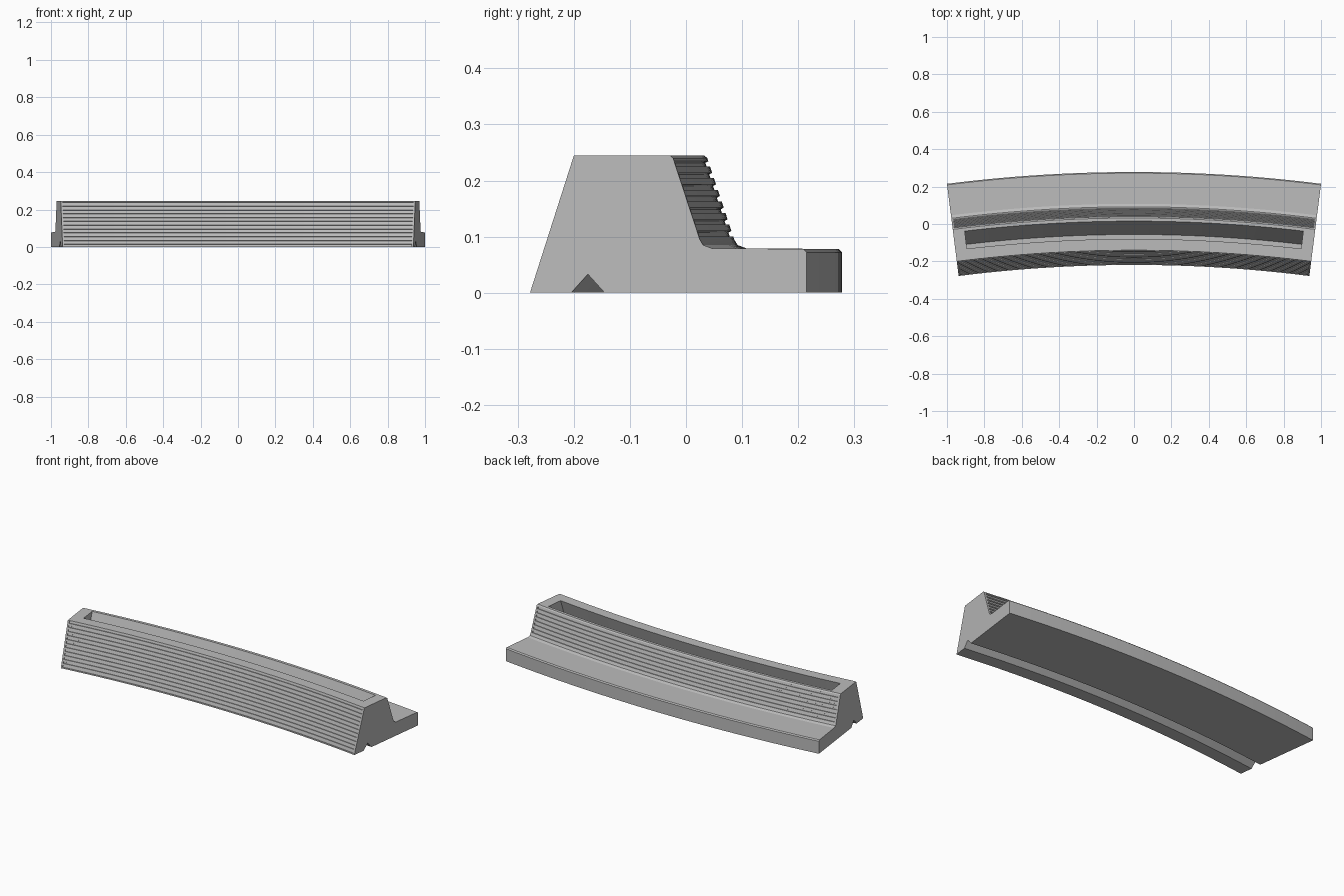
import bpy, bmesh, math
from mathutils import Vector

cube = bpy.data.objects.get("Cube")
if cube:
    bpy.data.objects.remove(cube, do_unlink=True)

CENTER_Y = -7.692      # centre of the plan arc
END = 0.1258           # half angle of the block
MARGIN = 0.0012        # plain border beside the ribs
SLOT_END = 0.1177      # half angle of the trough

stone = bpy.data.materials.new("stone_grey")
stone.use_nodes = True
stone.diffuse_color = (0.5, 0.5, 0.5, 1)
stone.node_tree.nodes["Principled BSDF"].inputs["Base Color"].default_value = (0.5, 0.5, 0.5, 1)


def grooved(start, end, count, depth):
    """Straight profile edge with square grooves cut to its right-hand side."""
    a, b = Vector(start), Vector(end)
    d = b - a
    inward = Vector((d.y, -d.x)).normalized() * depth
    points = [a]
    for i in range(count):
        for t, k in ((0.27, 0), (0.32, 1), (0.68, 1), (0.73, 0)):
            points.append(a + d * ((i + t) / count) + inward * k)
    return points + [b]


def block_profile(depth):
    points = grooved((-0.219, 0), (-0.14, 0.245), 12, depth)
    points += [Vector((0.032, 0.245))]
    points += grooved((0.038, 0.24), (0.086, 0.095), 7, depth)
    # Cove, foot and drip notch
    points += [Vector(p) for p in (
        (0.092, 0.085), (0.108, 0.079), (0.272, 0.078), (0.278, 0.072),
        (0.278, 0), (-0.085, 0), (-0.115, 0.033), (-0.145, 0))]
    return points


def sweep(name, sections):
    """Join (angle, profile) sections around the arc and cap both ends."""
    bm = bmesh.new()
    rings = []
    for angle, profile in sections:
        rings.append([bm.verts.new(((p.x - CENTER_Y) * math.sin(angle),
                                    CENTER_Y + (p.x - CENTER_Y) * math.cos(angle),
                                    p.y)) for p in profile])
    n = len(rings[0])
    for r, s in zip(rings, rings[1:]):
        for i in range(n):
            j = (i + 1) % n
            bm.faces.new((r[i], r[j], s[j], s[i]))
    bm.faces.new(rings[0])
    bm.faces.new(rings[-1])
    bmesh.ops.recalc_face_normals(bm, faces=bm.faces)
    mesh = bpy.data.meshes.new(name)
    bm.to_mesh(mesh)
    bm.free()
    mesh.materials.append(stone)
    obj = bpy.data.objects.new(name, mesh)
    bpy.context.collection.objects.link(obj)
    return obj


def steps(half, count=40):
    return [half * (2 * i / count - 1) for i in range(count + 1)]


# Curved block with ribbed slopes and plain ends
plain, ribbed = block_profile(0), block_profile(0.006)
inner = END - MARGIN
sections = [(-END, plain), (-inner, plain)]
sections += [(a, ribbed) for a in steps(inner - 0.0001)]
sections += [(inner, plain), (END, plain)]
block = sweep("curved_planter_block", sections)

# Trough leaning forward, parallel to the front slope
trough = [Vector(p) for p in ((0.026, 0.275), (-0.056, 0.045), (-0.145, 0.045), (-0.07, 0.275))]
cutter = sweep("trough_cutter", [(a, trough) for a in steps(SLOT_END)])
cutter.hide_render = True

cut = block.modifiers.new("trough", 'BOOLEAN')
cut.operation = 'DIFFERENCE'
cut.solver = 'EXACT'
cut.object = cutter
bpy.ops.object.select_all(action='DESELECT')
block.select_set(True)
bpy.context.view_layer.objects.active = block
bpy.ops.object.modifier_apply(modifier=cut.name)
bpy.data.objects.remove(cutter, do_unlink=True)
bpy.ops.object.shade_smooth_by_angle(angle=math.radians(15))
